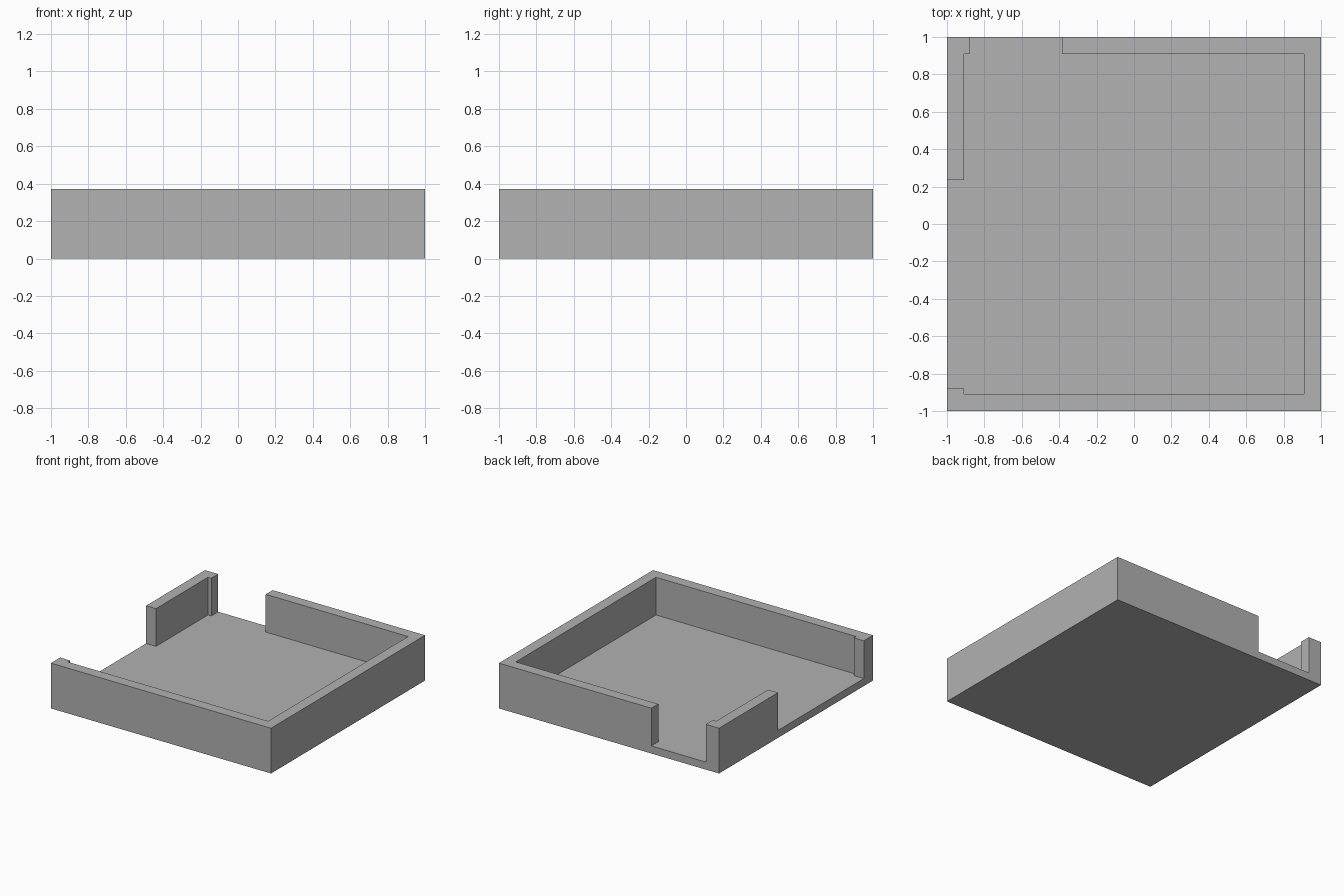
import bpy
import bmesh

if "Cube" in bpy.data.objects:
    bpy.data.objects.remove(bpy.data.objects["Cube"], do_unlink=True)

HEIGHT = 0.372
FLOOR = 0.062
INNER = 0.91      # inner face of the walls
OUT = 1.1         # cutter overshoot past the outer faces

grey = bpy.data.materials.new("grey")
grey.use_nodes = True
colour = (0.445, 0.445, 0.445, 1)
grey.diffuse_color = colour
grey.node_tree.nodes["Principled BSDF"].inputs["Base Color"].default_value = colour


def prism(name, outline, bottom, top):
    """Extrude a counter-clockwise outline from bottom to top."""
    bm = bmesh.new()
    face = bm.faces.new([bm.verts.new((x, y, bottom)) for x, y in outline])
    raised = bmesh.ops.extrude_face_region(bm, geom=[face], use_keep_orig=True)
    verts = [v for v in raised["geom"] if isinstance(v, bmesh.types.BMVert)]
    bmesh.ops.translate(bm, verts=verts, vec=(0, 0, top - bottom))
    bmesh.ops.recalc_face_normals(bm, faces=bm.faces)
    mesh = bpy.data.meshes.new(name)
    bm.to_mesh(mesh)
    bm.free()
    mesh.materials.append(grey)
    obj = bpy.data.objects.new(name, mesh)
    bpy.context.collection.objects.link(obj)
    return obj


# Solid square block
tray = prism("tray", [(-1, -1), (1, -1), (1, 1), (-1, 1)], 0, HEIGHT)

# Cavity with one opening through the back wall and one through the right wall
back_opening = (-0.88, -0.385)
side_opening = (-0.88, 0.235)
cavity = prism("cavity_cutter", [
    (-INNER, -INNER), (INNER, -INNER), (INNER, INNER),
    (back_opening[1], INNER), (back_opening[1], OUT),
    (back_opening[0], OUT), (back_opening[0], INNER),
    (-INNER, INNER),
    (-INNER, side_opening[1]), (-OUT, side_opening[1]),
    (-OUT, side_opening[0]), (-INNER, side_opening[0]),
], FLOOR, HEIGHT + 0.1)
cavity.hide_render = True

# Carve the cavity and discard the cutter
cut = tray.modifiers.new("cavity", 'BOOLEAN')
cut.operation = 'DIFFERENCE'
cut.solver = 'EXACT'
cut.object = cavity
bpy.context.view_layer.objects.active = tray
bpy.ops.object.modifier_apply(modifier=cut.name)
bpy.data.objects.remove(cavity, do_unlink=True)
